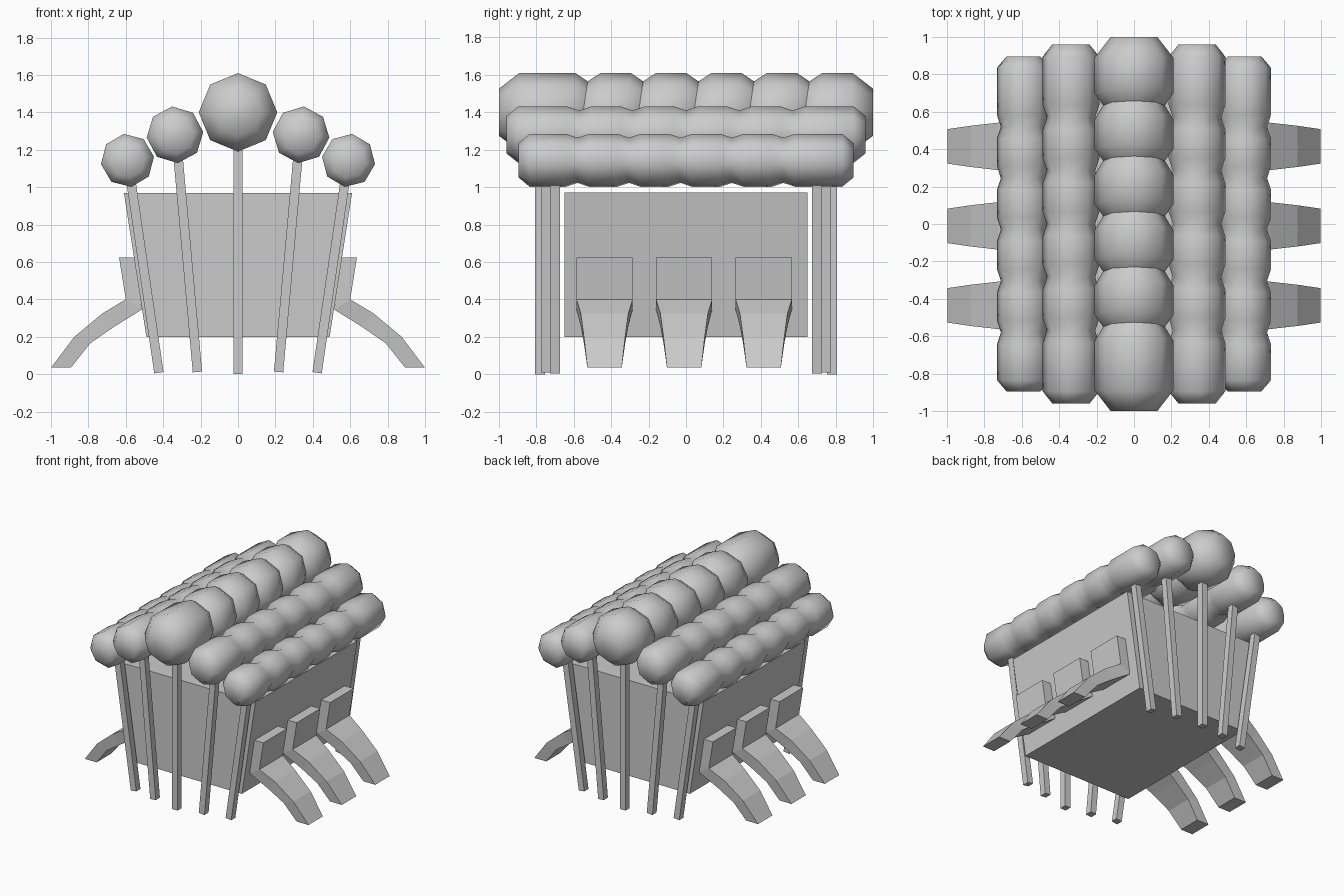
import bpy, bmesh, math
from mathutils import Vector

if "Cube" in bpy.data.objects:
    bpy.data.objects.remove(bpy.data.objects["Cube"])


def make_object(name, verts, faces, smooth=False):
    mesh = bpy.data.meshes.new(name)
    mesh.from_pydata(verts, [], faces)
    bm = bmesh.new()
    bm.from_mesh(mesh)
    bmesh.ops.recalc_face_normals(bm, faces=bm.faces)
    bm.to_mesh(mesh)
    bm.free()
    obj = bpy.data.objects.new(name, mesh)
    bpy.context.collection.objects.link(obj)
    if smooth:
        bpy.ops.object.select_all(action='DESELECT')
        obj.select_set(True)
        bpy.context.view_layer.objects.active = obj
        bpy.ops.object.shade_smooth_by_angle(angle=math.radians(60))
    return obj


def loft(name, rings, smooth=False):
    """Skin a list of equal-length closed rings and cap both ends."""
    n = len(rings[0])
    verts = [v for ring in rings for v in ring]
    faces = [(i * n + j, i * n + (j + 1) % n, (i + 1) * n + (j + 1) % n, (i + 1) * n + j)
             for i in range(len(rings) - 1) for j in range(n)]
    last = (len(rings) - 1) * n
    faces += [tuple(range(n)), tuple(range(last, last + n))]
    return make_object(name, verts, faces, smooth)


def rect(x, y, z):
    return [(-x, -y, z), (x, -y, z), (x, y, z), (-x, y, z)]


# Tapered body
loft("body", [rect(0.49, 0.65, 0.2), rect(0.61, 0.65, 0.97)])


# Lumpy rolls along the top
def roll(name, x, z, r, tilt, y_end, r_end, bevel, first, step, r_valley, shear):
    half = step * 0.23
    prof = [(-y_end, r_end, 0), (-y_end + bevel, r, 0)]
    for k in range(5):
        v = first + step * k
        prof += [(v - half, r, shear), (v, r_valley, shear), (v + half, r, shear)]
    prof += [(y_end - bevel, r, 0), (y_end, r_end, 0)]
    rings = []
    for y, rad, sh in prof:
        ring = []
        for i in range(8):
            a = i * math.pi / 4 + tilt
            dx, dz = rad * math.sin(a), rad * math.cos(a)
            ring.append((x + dx, y + sh * (dz - rad * 0.8), z + dz))
        rings.append(ring)
    loft(name, rings, smooth=True)


roll("center_roll", 0, 1.40, 0.21, 0, 1.0, 0.125, 0.11, -0.53, 0.296, 0.165, 0.15)
for s, side in ((-1, "left"), (1, "right")):
    roll("middle_roll_" + side, s * 0.337, 1.28, 0.152, s * 0.1, 0.96, 0.10, 0.065,
         -0.57, 0.285, 0.13, 0)
    roll("outer_roll_" + side, s * 0.591, 1.143, 0.143, s * 0.14, 0.895, 0.092, 0.06,
         -0.58, 0.275, 0.122, 0)


# Slanted posts at both ends
def post(name, bottom, top, y):
    a, b = Vector((bottom[0], y, bottom[1])), Vector((top[0], y, top[1]))
    d = (b - a).normalized()
    u = Vector((d.z, 0, -d.x)) * 0.025
    w = Vector((0, 0.0265, 0))
    loft(name, [[p - u - w, p + u - w, p + u + w, p - u + w] for p in (a, b)])


for e, end in ((-1, "front"), (1, "back")):
    post(f"{end}_center_post", (0, 0), (0, 1.25), e * 0.78)
    for s, side in ((-1, "left"), (1, "right")):
        post(f"{end}_middle_post_{side}", (s * 0.217, 0.012), (s * 0.322, 1.18), e * 0.747)
        post(f"{end}_outer_post_{side}", (s * 0.423, 0.008), (s * 0.575, 1.05), e * 0.70)


# Bracket and curved, tapering leg: (outer x, z), (inner x, z), half width
leg_path = [((0.600, 0.40), (0.515, 0.345), 0.150),
            ((0.725, 0.325), (0.660, 0.255), 0.127),
            ((0.875, 0.20), (0.790, 0.165), 0.110),
            ((0.998, 0.037), (0.892, 0.037), 0.092)]
bracket_path = [((0.636, 0.625), (0.54, 0.625), 0.150), leg_path[0]]

for s, side in ((-1, "left"), (1, "right")):
    for k, y in enumerate((-0.435, -0.01, 0.415)):
        for part, path in (("bracket", bracket_path), ("leg", leg_path)):
            bent = [[(s * o[0], y - h, o[1]), (s * o[0], y + h, o[1]),
                     (s * i[0], y + h, i[1]), (s * i[0], y - h, i[1])] for o, i, h in path]
            loft(f"{part}_{side}_{k + 1}", bent)
